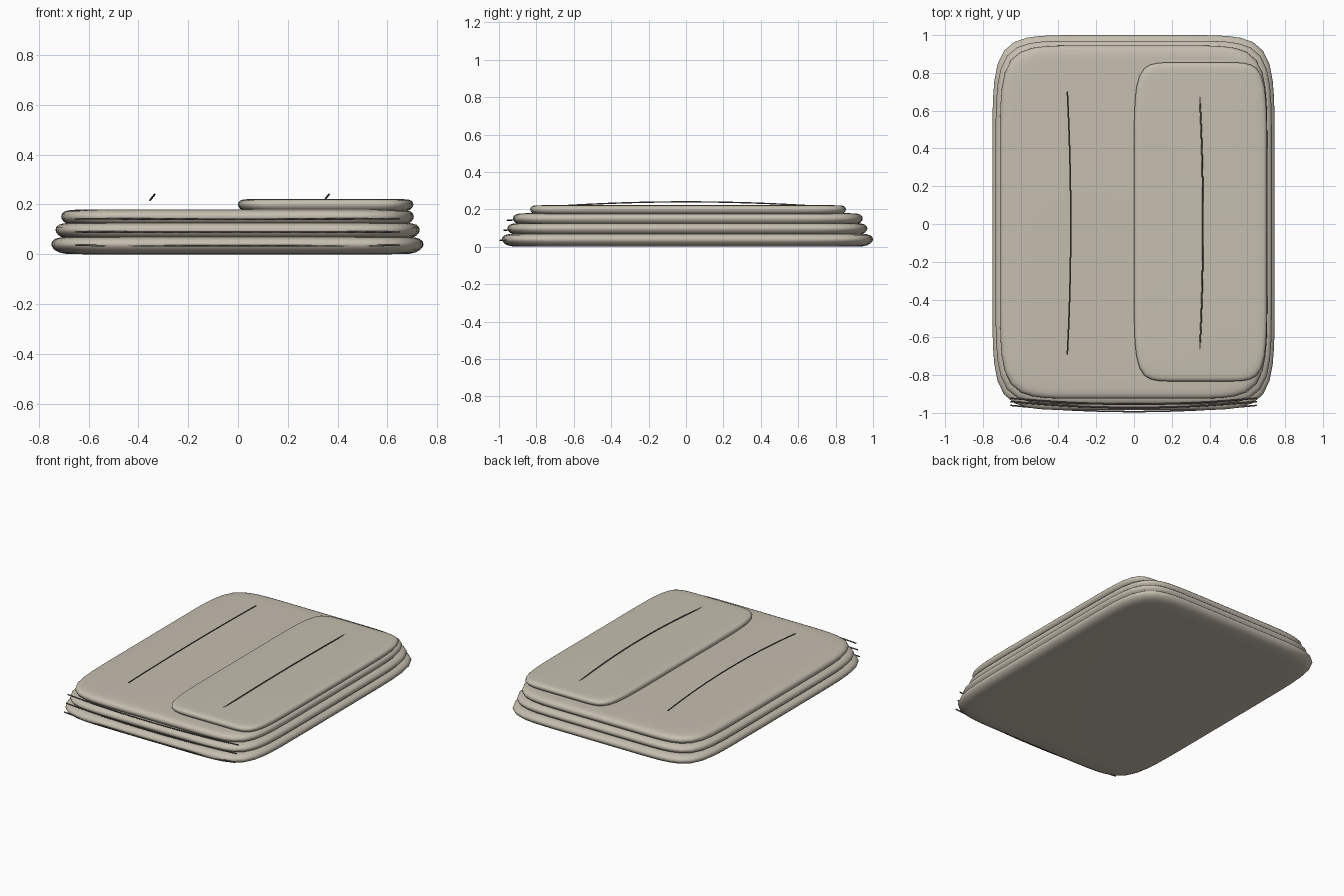
import bpy, bmesh, math

if "Cube" in bpy.data.objects:
    bpy.data.objects.remove(bpy.data.objects["Cube"])


def material(name, rgb):
    m = bpy.data.materials.new(name)
    m.diffuse_color = (*rgb, 1)
    m.use_nodes = True
    m.node_tree.nodes["Principled BSDF"].inputs["Base Color"].default_value = m.diffuse_color
    return m


linen = material("warm linen", (0.56, 0.51, 0.43))
linen_top = material("flap linen", (0.56, 0.52, 0.43))
thread = material("dark crease", (0.13, 0.12, 0.11))


def padded_layer(name, x0, x1, y0, y1, z0, z1, puff, mat, n=8, sides=96):
    """Soft slab: squircle outline with a pillow-shaped rim."""
    cx, cy, hx, hy, h = (x0+x1)/2, (y0+y1)/2, (x1-x0)/2, (y1-y0)/2, z1-z0
    # inset (in rim widths) and height (in thicknesses)
    rim = [(3.2, 0), (1.5, 0.02), (0.8, 0.1), (0.35, 0.24), (0.07, 0.42), (0, 0.55),
           (0.09, 0.72), (0.4, 0.86), (0.9, 0.94), (1.8, 0.98), (3.5, 1)]
    bm = bmesh.new()
    rings = []
    for inset, t in rim:
        ring = []
        for i in range(sides):
            a = 2 * math.pi * i / sides
            c, s = math.cos(a), math.sin(a)
            r = (abs(c)**n + abs(s)**n) ** (-1/n)
            ring.append(bm.verts.new((cx + (hx - inset*puff)*r*c,
                                      cy + (hy - inset*puff)*r*s, z0 + h*t)))
        rings.append(ring)
    for a, b in zip(rings, rings[1:]):
        for i in range(sides):
            j = (i + 1) % sides
            bm.faces.new((a[i], a[j], b[j], b[i]))
    bm.faces.new(rings[0][::-1])
    bm.faces.new(rings[-1])
    for f in bm.faces:
        f.smooth = True
    me = bpy.data.meshes.new(name)
    bm.to_mesh(me)
    bm.free()
    me.materials.append(mat)
    bpy.context.collection.objects.link(bpy.data.objects.new(name, me))


def crease(name, start, mid, end, radius):
    """Thin bowed thread from start to end, passing through mid."""
    cu = bpy.data.curves.new(name, 'CURVE')
    cu.dimensions = '3D'
    cu.bevel_depth = radius
    cu.bevel_resolution = 1
    cu.use_fill_caps = True
    sp = cu.splines.new('POLY')
    sp.points.add(16)
    for i, p in enumerate(sp.points):
        t = i / 16
        w = 4 * t * (1 - t)
        p.co = [s + (e - s)*t + w*(m - (s + e)/2)
                for s, m, e in zip(start, mid, end)] + [1]
    cu.materials.append(thread)
    bpy.context.collection.objects.link(bpy.data.objects.new(name, cu))


# folded layers, bottom to top
padded_layer("bottom_fold", -0.75, 0.745, -0.985, 1.0, 0.0, 0.072, 0.04, linen)
padded_layer("middle_fold", -0.733, 0.73, -0.955, 0.97, 0.06, 0.128, 0.035, linen)
padded_layer("top_fold", -0.71, 0.706, -0.925, 0.945, 0.115, 0.18, 0.03, linen)
padded_layer("half_flap", 0.0, 0.704, -0.833, 0.855, 0.172, 0.222, 0.02, linen_top)

# creases running along the top
for side, x in (("left", -0.353), ("right", 0.347)):
    crease(side + "_top_crease", (x, -0.69, 0.217), (x + 0.018, 0, 0.24),
           (x, 0.7, 0.217), 0.004)

# creases along the front edges of the folds
for name, y, z in (("bottom", -0.96, 0.036), ("middle", -0.94, 0.09), ("top", -0.922, 0.143)):
    crease(name + "_front_crease", (-0.655, y, z), (0, y - 0.033, z - 0.002),
           (0.65, y, z), 0.004)
